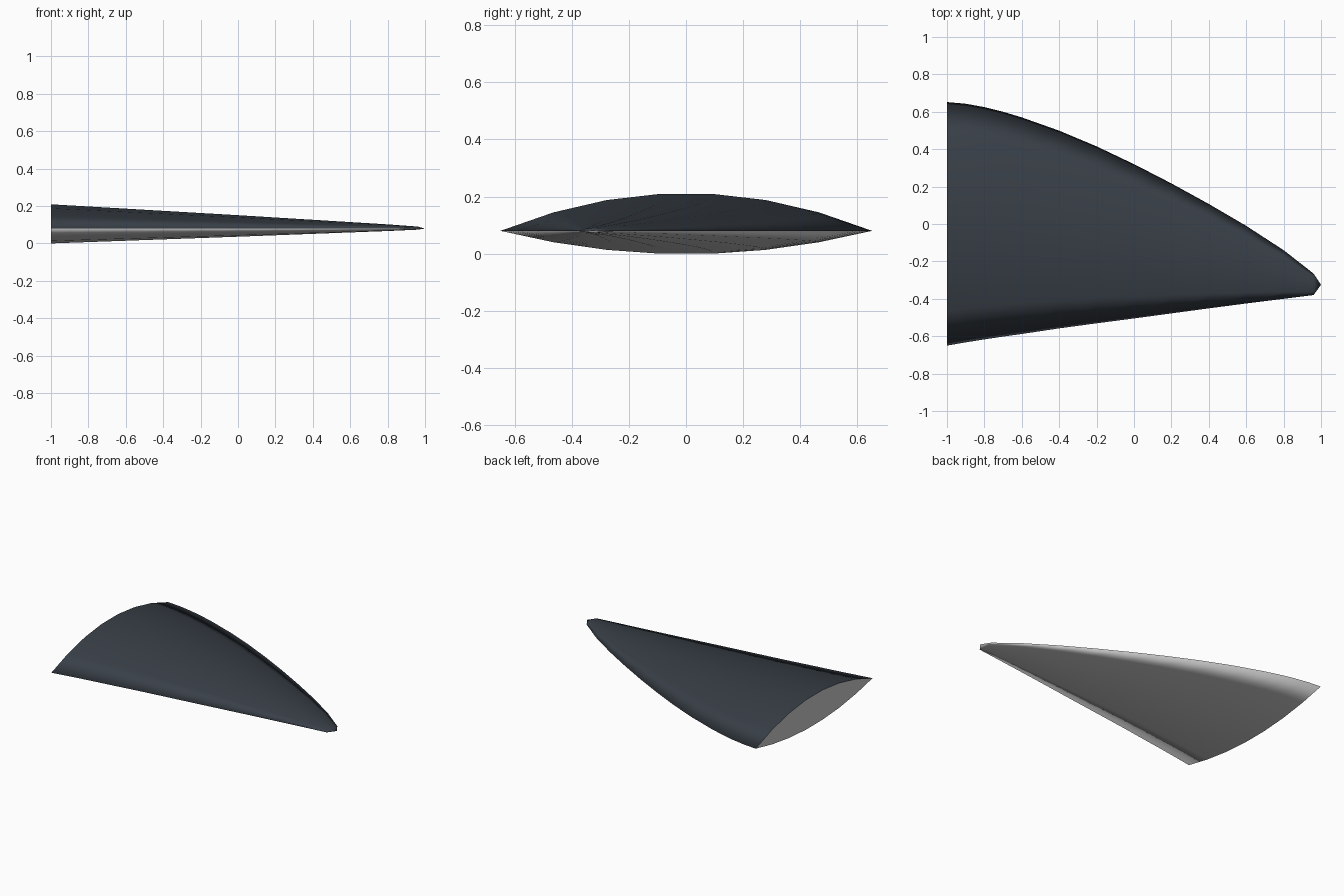
import bpy, bmesh

if "Cube" in bpy.data.objects:
    bpy.data.objects.remove(bpy.data.objects["Cube"])

# Stations along the span: x, trailing edge y, leading edge y, thickness scale
STATIONS = [
    (-1.0, -0.65, 0.652, 1.0), (-0.9, -0.633, 0.643, 0.955), (-0.8, -0.617, 0.625, 0.91),
    (-0.7, -0.602, 0.600, 0.865), (-0.6, -0.588, 0.570, 0.82), (-0.4, -0.558, 0.499, 0.73),
    (-0.2, -0.531, 0.415, 0.64), (0.0, -0.505, 0.320, 0.55), (0.2, -0.478, 0.217, 0.455),
    (0.4, -0.451, 0.107, 0.36), (0.6, -0.425, -0.010, 0.265), (0.8, -0.400, -0.140, 0.17),
    (0.96, -0.380, -0.265, 0.08),
]
TIP = (1.0, -0.325, 0.08)
EDGE_Z, TOP, BOTTOM, SEG = 0.08, 0.132, 0.0815, 7


def section(x, y0, y1, k):
    """Closed lens-shaped section: over the top, back along the bottom."""
    pts = []
    for i in range(SEG * 2):
        over = i <= SEG
        t = (i if over else 2 * SEG - i) / SEG * 2 - 1
        h = (1 - t * t) * k * (TOP if over else -BOTTOM)
        pts.append((x, (y0 + y1) / 2 + t * (y1 - y0) / 2, EDGE_Z + h))
    return pts


def material(name, color):
    mat = bpy.data.materials.new(name)
    mat.diffuse_color = color
    mat.use_nodes = True
    mat.node_tree.nodes["Principled BSDF"].inputs["Base Color"].default_value = mat.diffuse_color
    return mat


# Loft the sections: dark upper skin (0), grey underside (1)
bm = bmesh.new()
rings = [[bm.verts.new(p) for p in section(*s)] for s in STATIONS]
tip = bm.verts.new(TIP)
n = SEG * 2
for i in range(n):
    j = (i + 1) % n
    strip = [bm.faces.new((a[i], a[j], b[j], b[i])) for a, b in zip(rings, rings[1:])]
    strip.append(bm.faces.new((rings[-1][i], rings[-1][j], tip)))
    for f in strip:
        f.material_index = 0 if i < SEG else 1
        f.smooth = True

# Flat root cap (2) with a crisp rim
cap = bm.faces.new(rings[0])
cap.material_index = 2
for e in cap.edges:
    e.smooth = False
bmesh.ops.recalc_face_normals(bm, faces=bm.faces)

mesh = bpy.data.meshes.new("fin_blade")
bm.to_mesh(mesh)
bm.free()
mesh.materials.append(material("dark_skin", (0.04, 0.05, 0.063, 1)))
mesh.materials.append(material("grey_underside", (0.75, 0.75, 0.75, 1)))
mesh.materials.append(material("pale_root", (1, 1, 1, 1)))
fin = bpy.data.objects.new("fin_blade", mesh)
bpy.context.collection.objects.link(fin)
